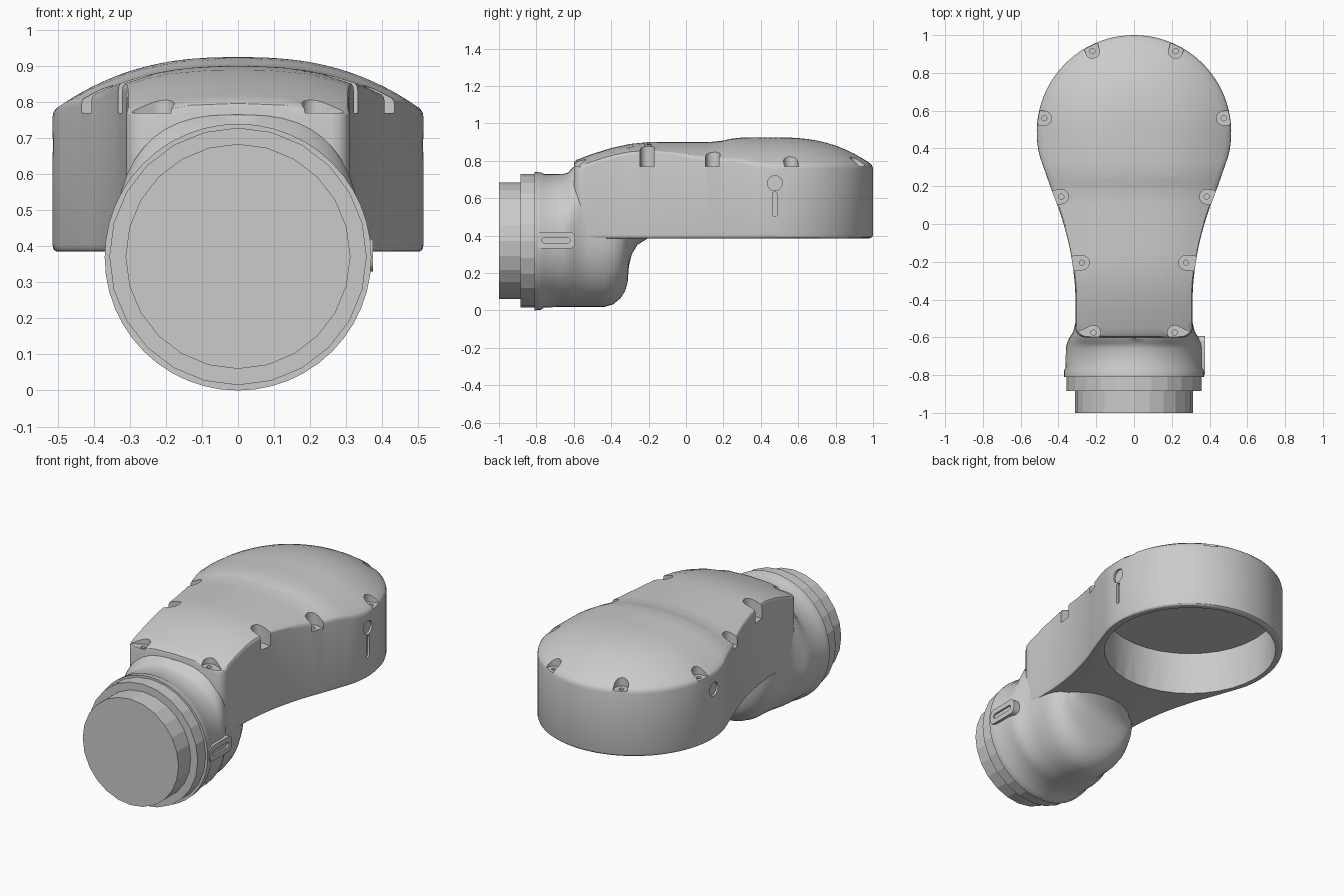
import bpy, bmesh, math
from mathutils import Matrix, Vector

if "Cube" in bpy.data.objects:
    bpy.data.objects.remove(bpy.data.objects["Cube"])

PI = math.pi


def lerp_table(table, v):
    if v <= table[0][0]:
        return table[0][1]
    for (a, fa), (b, fb) in zip(table, table[1:]):
        if v <= b:
            return fa + (fb - fa) * (v - a) / (b - a)
    return table[-1][1]


def catmull(pts, n):
    out = []
    P = [Vector(p) for p in pts]
    for i in range(len(P) - 1):
        a, b, c, d = P[max(i - 1, 0)], P[i], P[i + 1], P[min(i + 2, len(P) - 1)]
        for k in range(n):
            t = k / n
            out.append(0.5 * (2 * b + (c - a) * t + (2 * a - 5 * b + 4 * c - d) * t * t
                              + (3 * b - a - 3 * c + d) * t ** 3))
    return out + [P[-1]]


def finish(name, bm, smooth=None):
    bmesh.ops.recalc_face_normals(bm, faces=bm.faces)
    me = bpy.data.meshes.new(name)
    bm.to_mesh(me)
    bm.free()
    ob = bpy.data.objects.new(name, me)
    bpy.context.collection.objects.link(ob)
    if smooth:
        shade(ob, smooth)
    return ob


def activate(ob):
    bpy.ops.object.select_all(action='DESELECT')
    ob.select_set(True)
    bpy.context.view_layer.objects.active = ob


def shade(ob, deg):
    activate(ob)
    bpy.ops.object.shade_smooth_by_angle(angle=math.radians(deg))


def loft(bm, rings):
    """Skin closed rings of equal length; end rings become caps."""
    vr = [[bm.verts.new(p) for p in r] for r in rings]
    n = len(vr[0])
    for a, b in zip(vr, vr[1:]):
        for i in range(n):
            bm.faces.new((a[i], a[(i + 1) % n], b[(i + 1) % n], b[i]))
    return vr


def fan(bm, ring, centre):
    c = bm.verts.new(centre)
    for i in range(len(ring)):
        bm.faces.new((ring[i], ring[(i + 1) % len(ring)], c))


def frame(origin, xdir, zdir):
    z, x = Vector(zdir).normalized(), Vector(xdir).normalized()
    m = Matrix((x, z.cross(x), z)).transposed().to_4x4()
    m.translation = origin
    return m


def prism(bm, pts, depth, m):
    vr = loft(bm, [[m @ Vector((x, y, z)) for x, y in pts] for z in (0, depth)])
    bm.faces.new(vr[0])
    bm.faces.new(vr[1])


def stadium(length, r, n=10):
    a = [(length + r * math.cos(t), r * math.sin(t)) for t in (-PI / 2 + PI * i / n for i in range(n + 1))]
    b = [(r * math.cos(t), r * math.sin(t)) for t in (PI / 2 + PI * i / n for i in range(n + 1))]
    return a + b


def circle(r, n=24):
    return [(r * math.cos(2 * PI * i / n), r * math.sin(2 * PI * i / n)) for i in range(n)]


def cut(ob, bm):
    cutter = finish("cutter", bm)
    cutter.hide_render = True
    activate(ob)
    mod = ob.modifiers.new("cut", 'BOOLEAN')
    mod.operation, mod.solver, mod.object = 'DIFFERENCE', 'EXACT', cutter
    bpy.ops.object.modifier_apply(modifier=mod.name)
    bpy.data.objects.remove(cutter, do_unlink=True)


# Housing: paddle-shaped outline with a domed top
CY, R, YC = 0.485, 0.515, 0.2
RIDGE = [(-.6, .80), (-.5, .837), (-.4, .868), (-.3, .89), (-.2, .90), (.13, .90),
         (.19, .906), (.25, .919), (.31, .925)]


def top_z(x, y):
    d = abs(x) if y < CY else math.hypot(x, y - CY)
    return lerp_table(RIDGE, y) - 0.15 * (d / R) ** 2.5


arc = [(R * math.sin(a), CY + R * math.cos(a)) for a in (math.radians(105) * i / 26 for i in range(26))]
side = catmull([(.497, .352), (.44, .19), (.385, .04), (.34, -.13), (.315, -.3), (.31, -.42), (.31, -.55)], 5)
corner = [(.31 - .05 + .05 * math.cos(a), -.55 - .05 * math.sin(a)) for a in (PI / 8, PI / 4, 3 * PI / 8)]
half = arc + [tuple(p) for p in side] + corner + [(.26, -.6), (.13, -.6)]
outline = half + [(0, -.6)] + [(-x, y) for x, y in reversed(half[1:])]


def ring(t, zf):
    pts = [(x * t, YC + (y - YC) * t) for x, y in outline]
    return [(x, y, zf(x, y)) for x, y in pts]


bm = bmesh.new()
rings = [ring(i / 16, top_z) for i in range(1, 16)] + [ring(.982, top_z)]
rings += [ring(.995, lambda x, y: top_z(x, y) - .005), ring(1, lambda x, y: top_z(x, y) - .018)]
rings += [ring(t, lambda x, y, z=z: z) for t, z in ((1, .405), (.995, .393), (.985, .387), (.97, .385))]
vr = loft(bm, rings)
fan(bm, vr[0], (0, YC, top_z(0, YC)))
fan(bm, vr[-1], (0, YC, .385))
housing = finish("housing", bm)

# Round socket underneath
bm = bmesh.new()
prism(bm, circle(.477, 36), .44, Matrix.Translation((0, CY, .2)))
cut(housing, bm)

# Screw recesses round the rim, then their screw holes
screws = [(.22, .915, .3, .95), (.475, .56, 1, .12), (.385, .145, 1, -.15),
          (.275, -.205, 1, -.08), (.215, -.575, .9, -.45)]
slots, holes = bmesh.new(), bmesh.new()
for x, y, dx, dy in screws:
    for s in (-1, 1):
        prism(slots, stadium(.15, .038), .4, frame((s * x, y, .77), (s * dx, dy, 0), (0, 0, 1)))
        prism(holes, circle(.014, 12), .4, Matrix.Translation((s * x, y, .735)))
cut(housing, slots)
cut(housing, holes)

# Keyhole mark on the right, plain round mark on the left
bm = bmesh.new()
prism(bm, circle(.04), .1, frame((.502, .475, .68), (0, 1, 0), (1, 0, 0)))
prism(bm, stadium(.105, .013), .1, frame((.502, .475, .515), (0, 0, 1), (1, 0, 0)))
prism(bm, circle(.04), .1, frame((-.502, .475, .68), (0, 1, 0), (-1, 0, 0)))
cut(housing, bm)
shade(housing, 28)

# Elbow: sections along y as (y, half width, centre z, bottom z, top z, top squareness)
sections = [(-.81, .37, .37, 0, .74, 2), (-.775, .37, .37, .003, .738, 2), (-.76, .362, .37, .016, .73, 2),
            (-.66, .361, .37, .018, .728, 2.05), (-.63, .355, .37, .018, .737, 2.2),
            (-.605, .343, .37, .018, .765, 2.6), (-.57, .322, .37, .018, .77, 3), (-.52, .309, .37, .018, .77, 3),
            (-.44, .304, .38, .018, .77, 3), (-.39, .297, .39, .032, .77, 3), (-.35, .28, .4, .065, .77, 3),
            (-.325, .258, .42, .105, .77, 3), (-.312, .235, .44, .15, .77, 3), (-.305, .235, .48, .24, .77, 3),
            (-.29, .25, .5, .3, .77, 3), (-.26, .27, .52, .35, .77, 3), (-.2, .285, .55, .388, .77, 3)]
bm = bmesh.new()
rings = []
for y, rx, cz, zb, zt, n in sections:
    pts = []
    for i in range(48):
        c, s = math.cos(2 * PI * i / 48), math.sin(2 * PI * i / 48)
        e = 2 / n if s > 0 else 1
        h = zt - cz if s > 0 else cz - zb
        pts.append((rx * math.copysign(abs(c) ** e, c), y, cz + h * math.copysign(abs(s) ** e, s)))
    rings.append(pts)
vr = loft(bm, rings)
bm.faces.new(vr[0])
bm.faces.new(vr[-1])
finish("elbow", bm, 40)

# Faceted collar and end plug
for name, r, y0, depth in (("collar", .357, -.885, .1), ("end_plug", .312, -1, .14)):
    bm = bmesh.new()
    prism(bm, circle(r), depth, frame((0, y0, .372), (1, 0, 0), (0, 1, 0)))
    finish(name, bm)

# Latch tab with a groove on the right of the elbow
bm = bmesh.new()
c, r = (.145 / 2, .09 / 2 - .03), .03
pts = [(sx * c[0] + r * math.cos(q + a), sz * c[1] + r * math.sin(q + a))
       for sx, sz, q in ((1, 1, 0), (-1, 1, PI / 2), (-1, -1, PI), (1, -1, 3 * PI / 2))
       for a in (0, PI / 8, PI / 4, 3 * PI / 8, PI / 2)]
prism(bm, pts, .075, frame((.3, -.695, .375), (0, 1, 0), (1, 0, 0)))
tab = finish("latch_tab", bm)
bm = bmesh.new()
prism(bm, stadium(.12, .015), .1, frame((.364, -.755, .375), (0, 1, 0), (1, 0, 0)))
cut(tab, bm)
shade(tab, 30)
